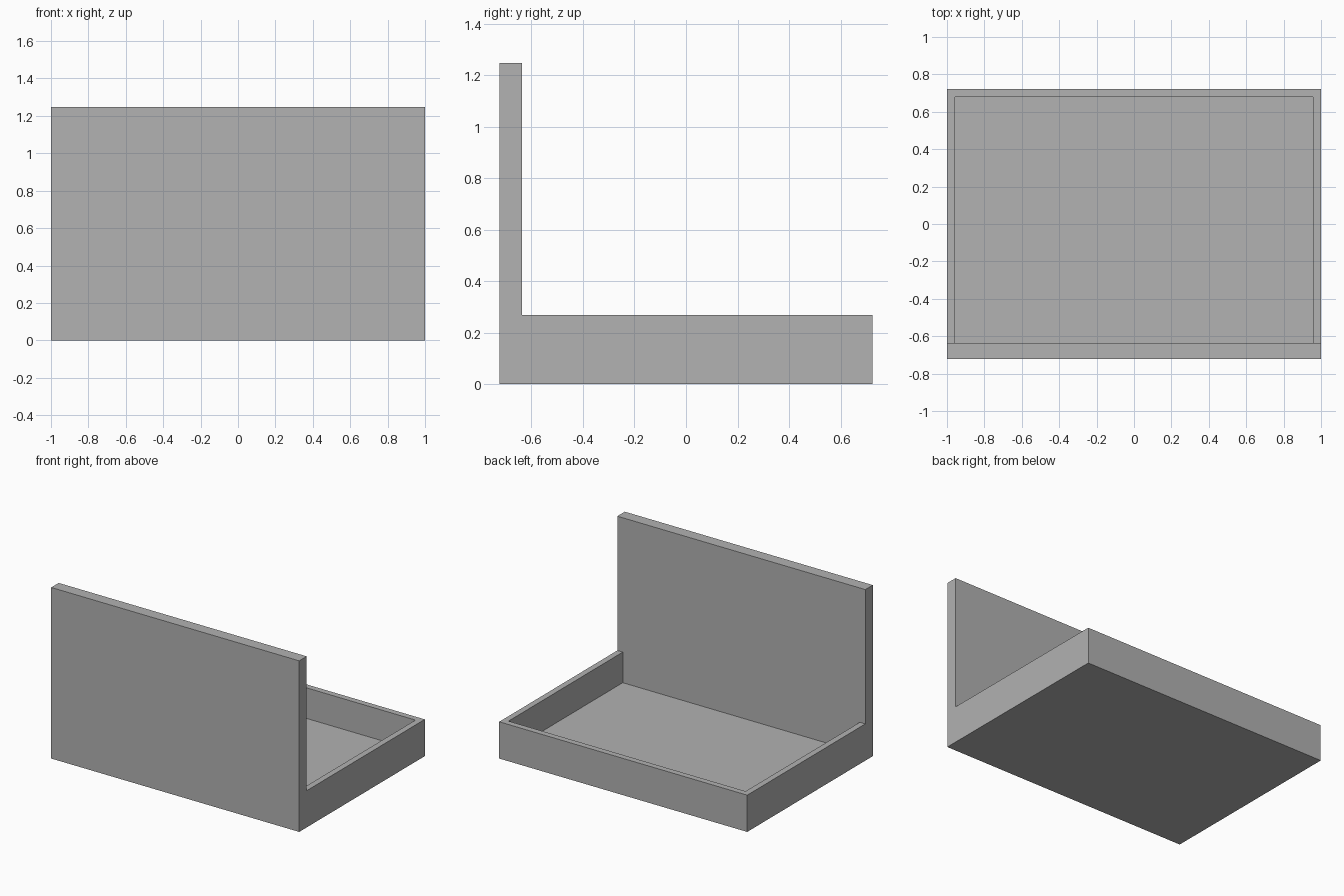
import bpy
import bmesh

cube = bpy.data.objects.get("Cube")
if cube:
    bpy.data.objects.remove(cube, do_unlink=True)

# Main dimensions
HALF_W, HALF_D = 1.0, 0.723
HEIGHT, RIM_Z, FLOOR_Z = 1.247, 0.268, 0.045
WALL, PANEL = 0.044, 0.086
panel_y = -HALF_D + PANEL

grey = bpy.data.materials.new("plain grey")
grey.use_nodes = True
colour = (0.445, 0.445, 0.445, 1)
grey.diffuse_color = colour
grey.node_tree.nodes["Principled BSDF"].inputs["Base Color"].default_value = colour


def extrude_profile(name, profile, half_width):
    """Extrude a (y, z) outline across x."""
    bm = bmesh.new()
    face = bm.faces.new([bm.verts.new((-half_width, y, z)) for y, z in profile])
    result = bmesh.ops.extrude_face_region(bm, geom=[face])
    moved = [v for v in result["geom"] if isinstance(v, bmesh.types.BMVert)]
    bmesh.ops.translate(bm, verts=moved, vec=(2 * half_width, 0, 0))
    bmesh.ops.recalc_face_normals(bm, faces=bm.faces)
    mesh = bpy.data.meshes.new(name)
    bm.to_mesh(mesh)
    bm.free()
    mesh.materials.append(grey)
    obj = bpy.data.objects.new(name, mesh)
    bpy.context.collection.objects.link(obj)
    return obj


# L-shaped body: low tray with a tall front panel
body = extrude_profile("tray_with_front_panel", [
    (-HALF_D, 0), (HALF_D, 0), (HALF_D, RIM_Z),
    (panel_y, RIM_Z), (panel_y, HEIGHT), (-HALF_D, HEIGHT)], HALF_W)

# Hollow of the tray, open at the top and ending at the panel
back_y, top_z = HALF_D - WALL, RIM_Z + 0.1
cutter = extrude_profile("tray_hollow_cutter", [
    (panel_y, FLOOR_Z), (back_y, FLOOR_Z), (back_y, top_z), (panel_y, top_z)],
    HALF_W - WALL)
cutter.hide_render = True

cut = body.modifiers.new("hollow", 'BOOLEAN')
cut.operation = 'DIFFERENCE'
cut.solver = 'EXACT'
cut.object = cutter
bpy.context.view_layer.objects.active = body
body.select_set(True)
bpy.ops.object.modifier_apply(modifier=cut.name)
bpy.data.objects.remove(cutter, do_unlink=True)
